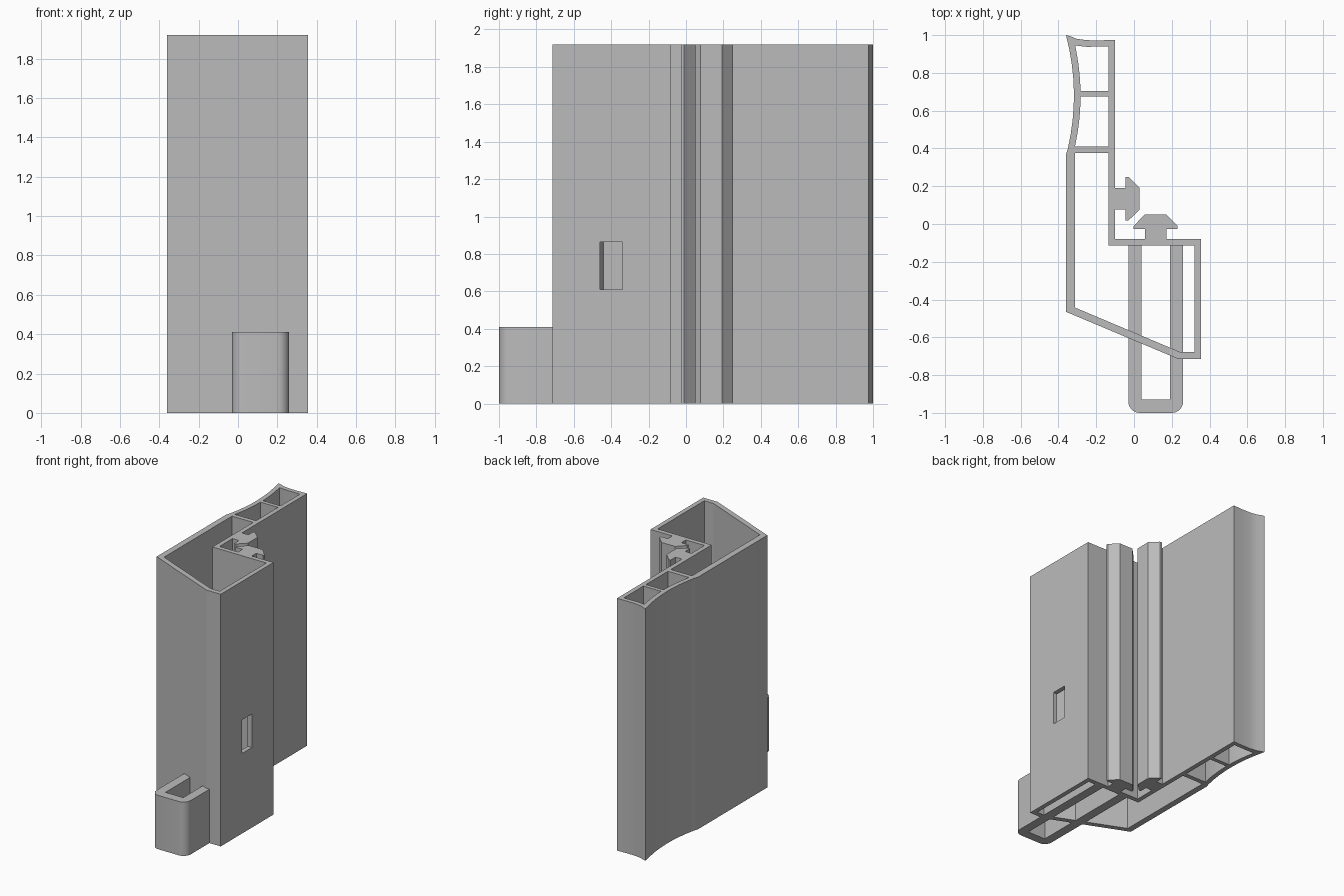
import bpy, bmesh, math
from mathutils import Vector

HEIGHT = 1.92
BRACKET_H = 0.41

if "Cube" in bpy.data.objects:
    bpy.data.objects.remove(bpy.data.objects["Cube"], do_unlink=True)

grey = bpy.data.materials.new("plain grey")
grey.use_nodes = True
grey.diffuse_color = (0.5, 0.5, 0.5, 1)
grey.node_tree.nodes["Principled BSDF"].inputs["Base Color"].default_value = (0.5, 0.5, 0.5, 1)


def extrude(name, loops, height, z=0.0):
    """Fill closed outlines (first outer, the rest holes) and extrude upward."""
    bm = bmesh.new()
    edges = []
    for loop in loops:
        vs = [bm.verts.new((x, y, z)) for x, y in loop]
        edges += [bm.edges.new((a, b)) for a, b in zip(vs, vs[1:] + vs[:1])]
    bmesh.ops.triangle_fill(bm, use_beauty=True, edges=edges, normal=Vector((0, 0, 1)))
    res = bmesh.ops.extrude_face_region(bm, geom=bm.faces[:])
    top = [g for g in res["geom"] if isinstance(g, bmesh.types.BMVert)]
    bmesh.ops.translate(bm, verts=top, vec=(0, 0, height))
    bmesh.ops.recalc_face_normals(bm, faces=bm.faces[:])
    mesh = bpy.data.meshes.new(name)
    bm.to_mesh(mesh)
    bm.free()
    mesh.materials.append(grey)
    obj = bpy.data.objects.new(name, mesh)
    bpy.context.collection.objects.link(obj)
    return obj


def bow(y0, y1, shift=0.0, n=8):
    """Concave bowed wall, deepest at mid length."""
    pts = []
    for i in range(n + 1):
        y = y0 + (y1 - y0) * i / n
        pts.append((-0.318 + shift - 0.042 * ((y - 0.68) / 0.32) ** 2, y))
    return pts


def arc(cx, cy, r, a0, a1, n=6):
    return [(cx + r * math.cos(math.radians(a0 + (a1 - a0) * i / n)),
             cy + r * math.sin(math.radians(a0 + (a1 - a0) * i / n))) for i in range(n + 1)]


# Hollow main profile with three chambers
outer = bow(0.40, 1.0) + [(-0.34, 0.995), (-0.305, 0.981), (-0.25, 0.973), (-0.18, 0.972),
                          (-0.10, 0.975), (-0.10, -0.08), (0.355, -0.08), (0.355, -0.715),
                          (0.235, -0.715), (-0.36, -0.465), (-0.36, 0.37)]
main_chamber = [(-0.313, 0.375), (-0.135, 0.375), (-0.135, -0.115), (0.32, -0.115),
                (0.32, -0.677), (0.243, -0.677), (-0.313, -0.442)]
middle_chamber = bow(0.41, 0.675, 0.035) + [(-0.135, 0.675), (-0.135, 0.41)]
end_chamber = bow(0.705, 0.945, 0.035) + [(-0.25, 0.938), (-0.135, 0.94), (-0.135, 0.705)]
body = extrude("hollow_profile", [outer, main_chamber, middle_chamber, end_chamber], HEIGHT)

# Rectangular slot through the left side wall
cutter = extrude("slot_cutter", [[(0.29, -0.46), (0.40, -0.46), (0.40, -0.34), (0.29, -0.34)]],
                 0.255, 0.61)
cutter.hide_render = True
cutter.hide_viewport = True
cut = body.modifiers.new("slot", "BOOLEAN")
cut.operation = "DIFFERENCE"
cut.solver = "EXACT"
cut.object = cutter

# Mushroom-shaped rails in the inner corner: (offset along wall, distance from wall)
half_rail = [(0.0575, 0.0), (0.0575, 0.054), (0.116, 0.054), (0.116, 0.070), (0.0575, 0.130)]
rail = half_rail + [(-u, d) for u, d in reversed(half_rail)]
extrude("side_rail", [[(-0.10 + d, 0.134 + u) for u, d in rail]], HEIGHT)
extrude("back_rail", [[(0.1145 + u, -0.08 + d) for u, d in rail]], HEIGHT)

# U-shaped bracket at the foot, with rounded front corners
bracket = ([(-0.03, -0.115)] + arc(0.03, -0.94, 0.06, 180, 270)
           + arc(0.20, -0.94, 0.06, 270, 360)
           + [(0.26, -0.115), (0.19, -0.115), (0.19, -0.93), (0.04, -0.93), (0.04, -0.115)])
foot = extrude("foot_bracket", [bracket], BRACKET_H)

# Smooth the curved walls, keep the edges sharp
for obj in (body, foot):
    bpy.ops.object.select_all(action="DESELECT")
    obj.select_set(True)
    bpy.context.view_layer.objects.active = obj
    bpy.ops.object.shade_smooth_by_angle(angle=math.radians(20))
